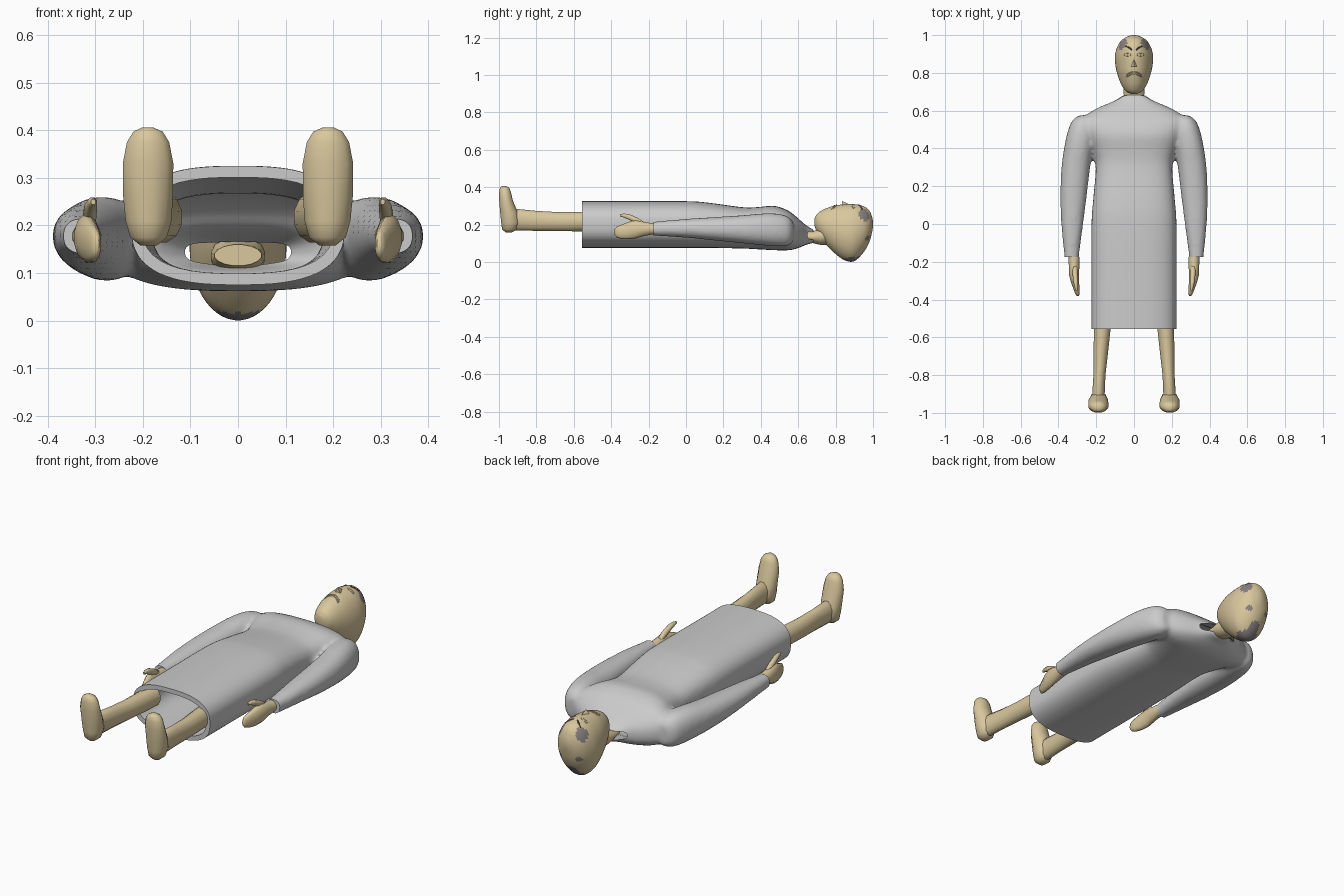
import bpy, bmesh, math
from mathutils import Vector
from mathutils.bvhtree import BVHTree

if "Cube" in bpy.data.objects:
    bpy.data.objects.remove(bpy.data.objects["Cube"])


def material(name, rgb):
    m = bpy.data.materials.new(name)
    m.diffuse_color = (*rgb, 1)
    m.use_nodes = True
    m.node_tree.nodes["Principled BSDF"].inputs["Base Color"].default_value = m.diffuse_color
    return m


SKIN = material("skin", (0.70, 0.58, 0.34))
CLOTH = material("light grey cloth", (0.60, 0.60, 0.60))
HAIR = material("grey hair", (0.25, 0.22, 0.22))
BROW = material("dark brow", (0.10, 0.08, 0.07))


def resample(rings, steps):
    """Catmull-Rom interpolation between the given rings."""
    if steps < 2:
        return rings
    out, n = [], len(rings)
    for i in range(n - 1):
        p0, p1 = rings[max(i - 1, 0)], rings[i]
        p2, p3 = rings[i + 1], rings[min(i + 2, n - 1)]
        for s in range(steps):
            t = s / steps
            out.append([0.5 * (2 * b + (c - a) * t + (2 * a - 5 * b + 4 * c - d) * t * t
                               + (3 * b - a - 3 * c + d) * t ** 3)
                        for a, b, c, d in zip(p0, p1, p2, p3)])
    return out + [rings[-1]]


def smooth(ob, angle=40):
    bpy.ops.object.select_all(action='DESELECT')
    bpy.context.view_layer.objects.active = ob
    ob.select_set(True)
    bpy.ops.object.shade_smooth_by_angle(angle=math.radians(angle))


def add(name, bm, mats):
    bmesh.ops.recalc_face_normals(bm, faces=bm.faces)
    me = bpy.data.meshes.new(name)
    bm.to_mesh(me)
    bm.free()
    for m in mats:
        me.materials.append(m)
    ob = bpy.data.objects.new(name, me)
    bpy.context.collection.objects.link(ob)
    return ob


def loft(bm, rings, sides, steps=1, power=2.0, axis='y', side=1):
    """Rings are (position, centre x, low, high, half width); low/high span the other axis."""
    loops = []
    for pos, cx, lo, hi, w in resample(rings, steps):
        loop = []
        for k in range(sides):
            a = 2 * math.pi * (k + 0.5) / sides
            c, s = math.cos(a), math.sin(a)
            u = math.copysign(abs(c) ** (2 / power), c) * max(w, 0.001)
            v = (lo + hi) / 2 + math.copysign(abs(s) ** (2 / power), s) * (hi - lo) / 2
            x = side * (cx + u)
            loop.append(bm.verts.new((x, pos, v) if axis == 'y' else (x, v, pos)))
        loops.append(loop)
    for a, b in zip(loops, loops[1:]):
        for k in range(sides):
            j = (k + 1) % sides
            bm.faces.new((a[k], a[j], b[j], b[k]))
    bm.faces.new(loops[0])
    bm.faces.new(loops[-1])


# robe: torso and sleeves fused into one soft shape, then hollowed
TORSO = [(-0.64, 0, .075, .325, .225), (-0.3, 0, .075, .325, .225), (0.0, 0, .075, .325, .225),
         (0.12, 0, .075, .317, .217), (0.3, 0, .072, .293, .202), (0.38, 0, .068, .293, .215),
         (0.47, 0, .063, .300, .25), (0.54, 0, .062, .278, .28), (0.58, 0, .068, .25, .25),
         (0.62, 0, .082, .215, .18), (0.65, 0, .095, .19, .11), (0.685, 0, .1, .172, .062)]
SLEEVE = [(-0.22, .328, .142, .212, .037), (-0.17, .33, .140, .216, .039), (0, .327, .13, .23, .058),
          (.15, .32, .115, .24, .07), (.3, .308, .1, .25, .076), (.42, .29, .088, .26, .077),
          (.5, .275, .083, .257, .073), (.55, .27, .09, .24, .055), (.575, .26, .11, .21, .03)]

bm = bmesh.new()
loft(bm, TORSO, 48, 5, 2.7)
for s in (1, -1):
    loft(bm, SLEEVE, 24, 5, 2.2, side=s)
robe = add("robe", bm, [CLOTH])

# cutters: robe cavity, hem and cuff trims
T = 0.024
bm = bmesh.new()
cavity = [(-0.8, 0, .075 + T, .325 - T, .225 - T)]
cavity += [(y - 0.015, x, lo + T, hi - T, w - T) for y, x, lo, hi, w in TORSO[1:-2]]
cavity += [(0.72, 0, .118, .155, .045)]
loft(bm, cavity, 40, 4, 2.7)
cut_cavity = add("cavity_cutter", bm, [CLOTH])


def box(bm, lo, hi):
    vs = bmesh.ops.create_cube(bm, size=1)['verts']
    for v in vs:
        v.co = [(a + b) / 2 + c * (b - a) for a, b, c in zip(lo, hi, v.co)]


bm = bmesh.new()
box(bm, (-.25, -.9, -.1), (.25, -.555, .5))
box(bm, (.265, -.5, 0), (.45, -.175, .4))
box(bm, (-.45, -.5, 0), (-.265, -.175, .4))
cut_trim = add("trim_cutter", bm, [CLOTH])

mod = robe.modifiers.new("fuse", 'REMESH')
mod.mode, mod.voxel_size = 'VOXEL', 0.011
mod = robe.modifiers.new("soften", 'SMOOTH')
mod.factor, mod.iterations = 0.5, 8
for c in (cut_cavity, cut_trim):
    c.hide_render = True
    c.hide_set(True)
    mod = robe.modifiers.new("cut", 'BOOLEAN')
    mod.operation, mod.object, mod.solver = 'DIFFERENCE', c, 'EXACT'
graph = bpy.context.evaluated_depsgraph_get()
robe.data = bpy.data.meshes.new_from_object(robe.evaluated_get(graph))
robe.modifiers.clear()
for c in (cut_cavity, cut_trim):
    bpy.data.objects.remove(c)
smooth(robe)

# head, with patches of hair at the temples and back
bm = bmesh.new()
loft(bm, [(.688, 0, .19, .235, .015), (.70, 0, .16, .256, .04), (.72, 0, .13, .272, .057),
          (.75, 0, .09, .287, .073), (.80, 0, .042, .303, .09), (.85, 0, .008, .308, .1),
          (.90, 0, .004, .309, .1), (.95, 0, .052, .298, .083), (.98, 0, .105, .275, .058),
          (.995, 0, .16, .24, .028), (1.0, 0, .19, .215, .008)], 48, 5)
tree = BVHTree.FromBMesh(bm)
patches = [((.065, .955, .255), .036), ((-.065, .955, .255), .036),
           ((0, .89, 0), .058), ((0, .945, .045), .032), ((.05, .965, .13), .018), ((-.05, .965, .13), .018)]
for f in bm.faces:
    p = f.calc_center_median()
    f.material_index = int(any((p - Vector(c)).length < r for c, r in patches))
smooth(add("head", bm, [SKIN, HAIR]), 60)

# neck
bm = bmesh.new()
loft(bm, [(.62, 0, .115, .16, .05), (.68, 0, .1, .165, .055), (.72, 0, .09, .18, .058), (.76, 0, .09, .2, .05)], 16)
smooth(add("neck", bm, [SKIN]))


def face_z(x, y):
    return tree.ray_cast(Vector((x, y, 1)), Vector((0, 0, -1)))[0].z


def stroke(name, pts, r, mat):
    """A thin rounded line draped on the face."""
    cu = bpy.data.curves.new(name, 'CURVE')
    cu.dimensions, cu.bevel_depth, cu.bevel_resolution, cu.use_fill_caps = '3D', r, 1, True
    sp = cu.splines.new('POLY')
    sp.points.add(len(pts) - 1)
    for p, (x, y) in zip(sp.points, pts):
        p.co = (x, y, face_z(x, y), 1)
    cu.materials.append(mat)
    bpy.context.collection.objects.link(bpy.data.objects.new(name, cu))


# frowning brows, eyelids and mouth
for s, tag in ((1, "right"), (-1, "left")):
    stroke(tag + "_brow", [(s * .012, .922), (s * .026, .934), (s * .046, .943)], .004, BROW)
    for nm, k in (("_upper_lid", .007), ("_lower_lid", -.007)):
        stroke(tag + nm, [(s * (.034 + .018 * math.cos(a)), .896 + k * math.sin(a))
                          for a in (0, .8, 1.57, 2.34, math.pi)], .002, SKIN)
for nm, y in (("upper_lip", .805), ("lower_lip", .795)):
    stroke(nm, [(x * .01, y - .0011 * x * x) for x in range(-4, 5)], .003, SKIN)

# nose wedge
bm = bmesh.new()
nose = [bm.verts.new(c) for c in ((0, .878, .306), (-.022, .832, .298), (.022, .832, .298), (0, .834, .326))]
for i, j, k in ((0, 1, 3), (1, 2, 3), (2, 0, 3), (0, 2, 1)):
    bm.faces.new((nose[i], nose[j], nose[k]))
add("nose", bm, [SKIN])

LEG = [(-.95, .19, .17, .27, .04), (-.9, .188, .165, .285, .034), (-.8, .183, .165, .275, .033),
       (-.68, .176, .163, .268, .04), (-.56, .168, .162, .27, .045), (-.48, .162, .162, .272, .046)]
FOOT = [(.158, .188, -.965, -.93, .018), (.175, .188, -.985, -.9, .04), (.21, .188, -.99, -.885, .05),
        (.26, .189, -.995, -.895, .054), (.33, .189, -1.0, -.925, .055), (.375, .189, -1.0, -.935, .046),
        (.397, .189, -.995, -.945, .032), (.406, .19, -.985, -.96, .012)]
HAND = [(-.13, .325, .15, .206, .028), (-.18, .318, .146, .208, .03), (-.225, .317, .138, .215, .029),
        (-.27, .318, .124, .224, .027), (-.31, .312, .12, .215, .022), (-.345, .304, .122, .2, .017),
        (-.37, .299, .13, .19, .012), (-.382, .297, .145, .176, .005)]
THUMB = [(-.22, .313, .18, .212, .014), (-.26, .312, .2, .238, .015), (-.3, .309, .222, .255, .014),
         (-.33, .306, .236, .26, .011), (-.352, .304, .243, .256, .005)]

# bare legs, upturned feet, and hands with raised thumbs
for s, tag in ((1, "right"), (-1, "left")):
    for part, rings, sides, axis in (("leg", LEG, 12, 'y'), ("foot", FOOT, 12, 'z'),
                                     ("hand", HAND, 12, 'y'), ("thumb", THUMB, 8, 'y')):
        bm = bmesh.new()
        loft(bm, rings, sides, axis=axis, side=s)
        smooth(add(f"{tag}_{part}", bm, [SKIN]), 60)
